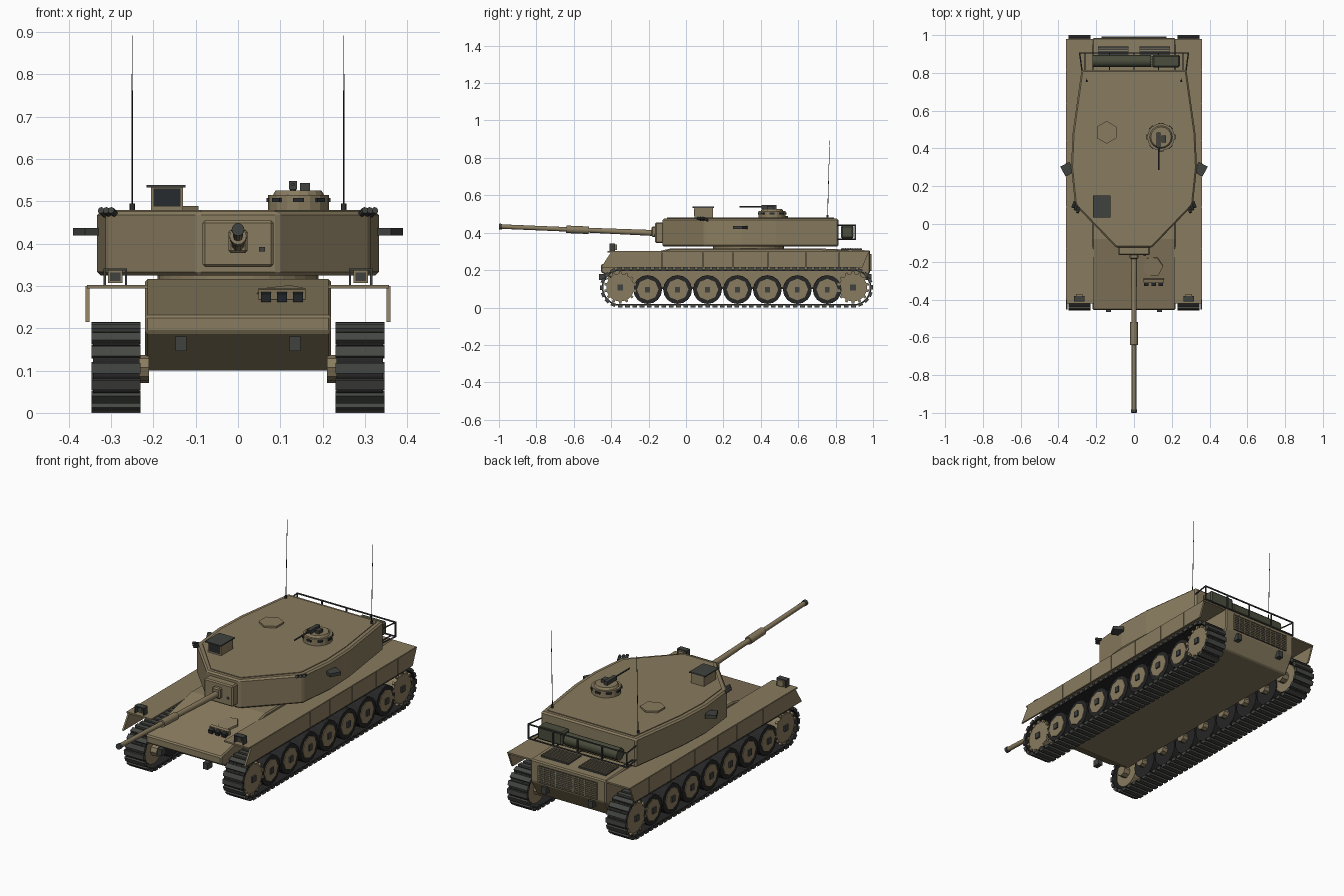
import bpy, bmesh, math
from mathutils import Matrix, Vector

if "Cube" in bpy.data.objects:
    bpy.data.objects.remove(bpy.data.objects["Cube"])


def material(name, rgb, rough=0.8):
    m = bpy.data.materials.new(name)
    m.use_nodes = True
    m.diffuse_color = (*rgb, 1)
    node = m.node_tree.nodes["Principled BSDF"]
    node.inputs["Base Color"].default_value = (*rgb, 1)
    node.inputs["Roughness"].default_value = rough
    return m


TAN = material("desert_tan", (0.25, 0.2, 0.115))
TRACK = material("track_steel", (0.06, 0.064, 0.057))
RUBBER = material("black_rubber", (0.018, 0.019, 0.018))
METAL = material("dark_metal", (0.05, 0.055, 0.05))
CANVAS = material("olive_canvas", (0.068, 0.075, 0.045))
GLASS = material("dark_glass", (0.02, 0.024, 0.026))


class Part:
    """Collects simple solids into one named object."""

    def __init__(self, name):
        self.name, self.bm, self.mats = name, bmesh.new(), []

    def paint(self, verts, mat):
        if mat not in self.mats:
            self.mats.append(mat)
        for f in {f for v in verts for f in v.link_faces}:
            f.material_index = self.mats.index(mat)

    def box(self, centre, size, mat=TAN, turn=Matrix()):
        m = Matrix.Translation(centre) @ turn @ Matrix.Diagonal((*size, 1))
        self.paint(bmesh.ops.create_cube(self.bm, size=1, matrix=m)["verts"], mat)
        return self

    def rod(self, a, b, r, mat=TAN, r2=None, sides=8):
        a, b = Vector(a), Vector(b)
        m = Matrix.Translation((a + b) / 2) @ (b - a).to_track_quat("Z", "Y").to_matrix().to_4x4()
        got = bmesh.ops.create_cone(self.bm, cap_ends=True, segments=sides, radius1=r,
                                    radius2=r if r2 is None else r2, depth=(b - a).length, matrix=m)
        self.paint(got["verts"], mat)
        return self

    def prism(self, pts, lo, hi, axis="z", mat=TAN):
        place = (lambda p, t: (t, *p)) if axis == "x" else (lambda p, t: (*p, t))
        ends = [[self.bm.verts.new(place(p, t)) for p in pts] for t in (lo, hi)]
        for e in ends:
            self.bm.faces.new(e)
        for i in range(len(pts)):
            self.bm.faces.new((ends[0][i - 1], ends[0][i], ends[1][i], ends[1][i - 1]))
        self.paint(ends[0] + ends[1], mat)
        return self

    def done(self, bevel=0, smooth=False):
        bmesh.ops.recalc_face_normals(self.bm, faces=self.bm.faces)
        mesh = bpy.data.meshes.new(self.name)
        self.bm.to_mesh(mesh)
        self.bm.free()
        for m in self.mats:
            mesh.materials.append(m)
        ob = bpy.data.objects.new(self.name, mesh)
        bpy.context.collection.objects.link(ob)
        if bevel:
            mod = ob.modifiers.new("edge_bevel", "BEVEL")
            mod.width, mod.segments = bevel, 1
        if smooth:
            bpy.ops.object.select_all(action="DESELECT")
            ob.select_set(True)
            bpy.context.view_layer.objects.active = ob
            bpy.ops.object.shade_smooth_by_angle(angle=math.radians(40))
        return ob


# Hull
Part("hull").prism([(-0.3, 0.1), (-0.455, 0.19), (-0.455, 0.23), (-0.08, 0.316), (0.7, 0.316),
                    (0.985, 0.305), (0.985, 0.19), (0.93, 0.1)], -0.22, 0.22, "x").done(0.006)
Part("turret_ring").rod((0, 0.335, 0.31), (0, 0.335, 0.33), 0.19, sides=32).done()

# Rear grille, deck grilles, tow hooks
grille = Part("rear_grille").box((0, 0.986, 0.24), (0.34, 0.006, 0.09), METAL)
for i in range(9):
    grille.box((0, 0.989, 0.2 + i * 0.01), (0.34, 0.006, 0.004))
for i in range(11):
    grille.box((-0.17 + i * 0.034, 0.989, 0.24), (0.004, 0.006, 0.09))
grille.done()
deck = Part("deck_grilles")
hooks = Part("tow_hooks")
for s in (1, -1):
    deck.box((s * 0.11, 0.885, 0.311), (0.16, 0.11, 0.008), METAL)
    for i in range(8):
        deck.box((s * 0.11, 0.84 + i * 0.013, 0.315), (0.16, 0.004, 0.005))
    hooks.box((s * 0.135, -0.445, 0.163), (0.026, 0.04, 0.034), METAL)
    hooks.box((s * 0.135, 0.978, 0.163), (0.026, 0.03, 0.034), METAL)
deck.done()
hooks.done()

# Driver hatch and periscopes
slope = Matrix.Rotation(math.atan2(0.086, 0.375), 4, "X")
driver = Part("driver_hatch")
driver.rod((0.1, -0.225, 0.28), (0.099, -0.227, 0.29), 0.055, sides=6)
for x in (0.066, 0.104, 0.142):
    driver.box((x, -0.315, 0.274), (0.024, 0.02, 0.02), GLASS, slope)
driver.box((0.104, -0.298, 0.282), (0.11, 0.016, 0.024), TAN, slope)
driver.done()

# Running gear, fenders and skirts for each side
Y0, Y1, ZC, XC = -0.352, 0.893, 0.107, 0.288
SEAMS = [-0.455, -0.13, 0.09, 0.25, 0.44, 0.64, 0.82, 0.98]


def loop_point(d, r):
    """Point and angle at fraction d around the track, r out from its axis."""
    run, arc = Y1 - Y0, math.pi * 0.1
    d *= 2 * (run + arc)
    if d < run:
        return Y0 + d, ZC - r, 0
    if d < run + arc:
        a = (d - run) / 0.1
        return Y1 + r * math.sin(a), ZC - r * math.cos(a), a
    if d < 2 * run + arc:
        return Y1 - (d - run - arc), ZC + r, math.pi
    a = (d - 2 * run - arc) / 0.1
    return Y0 - r * math.sin(a), ZC + r * math.cos(a), math.pi + a


for s, side in ((1, "left"), (-1, "right")):
    track = Part(side + "_track")
    links = 80
    for i in range(links):
        y, z, a = loop_point(i / links, 0.093)
        turn = Matrix.Rotation(a, 4, "X")
        track.box((s * XC, y, z), (0.11, 0.04, 0.008), RUBBER, turn)
        y, z, a = loop_point(i / links, 0.099)
        track.box((s * XC, y, z), (0.116, 0.025, 0.016), TRACK, turn)
    track.done()

    wheels = Part(side + "_road_wheels")
    for i in range(7):
        y, z = -0.205 + i * 0.16, 0.096
        wheels.rod((s * 0.21, y, z), (s * 0.26, y, z), 0.025)
        wheels.rod((s * 0.24, y, z), (s * 0.335, y, z), 0.077, RUBBER, sides=16)
        wheels.rod((s * 0.3, y, z), (s * 0.339, y, z), 0.058, sides=8)
        wheels.box((s * 0.34, y, z), (0.012, 0.026, 0.03), METAL)
    wheels.done()

    drive = Part(side + "_end_wheels")
    for y in (Y0, Y1):
        drive.rod((s * 0.21, y, ZC), (s * 0.26, y, ZC), 0.03)
        drive.rod((s * 0.245, y, ZC), (s * 0.335, y, ZC), 0.076, sides=14)
        drive.box((s * 0.337, y, ZC), (0.012, 0.03, 0.03), METAL)
        for k in range(14):
            t = Matrix.Rotation(k * math.tau / 14, 4, "X")
            drive.box(Vector((s * 0.33, y, ZC)) + t @ Vector((0, 0, 0.078)), (0.014, 0.014, 0.016), TAN, t)
    drive.done()

    Part(side + "_fender").box((s * 0.285, 0.28, 0.298), (0.145, 1.4, 0.008)).done()
    skirt = Part(side + "_skirt")
    for a, b in zip(SEAMS, SEAMS[1:]):
        a, b = a + 0.0015, b - 0.0015
        top0 = a + 0.055 if a < -0.4 else a
        low1 = b - 0.035 if b > 0.9 else b
        skirt.prism([(a, 0.215), (low1, 0.215), (b, 0.3), (top0, 0.3)], s * 0.351, s * 0.36, "x")
    skirt.done()

    # Headlight with wire guard
    lamp = Part(side + "_headlight").box((s * 0.29, -0.385, 0.322), (0.034, 0.03, 0.03))
    lamp.box((s * 0.29, -0.401, 0.322), (0.024, 0.004, 0.02), METAL)
    for x in (0.265, 0.315):
        lamp.box((s * x, -0.395, 0.32), (0.005, 0.03, 0.038), METAL)
    lamp.box((s * 0.29, -0.395, 0.339), (0.055, 0.03, 0.005), METAL).done()

    # Turret side fittings
    Part(side + "_side_sight").box((s * 0.352, 0.29, 0.428), (0.055, 0.06, 0.018), METAL,
                                   Matrix.Rotation(s * -0.5, 4, "Z")).done()
    smoke = Part(side + "_smoke_launchers")
    for k in range(3):
        y = 0.09 + k * 0.014
        smoke.rod((s * (0.288 + k * 0.012), y, 0.468), (s * (0.3 + k * 0.012), y - 0.03, 0.479), 0.008, METAL)
    smoke.done()
    Part(side + "_antenna").rod((s * 0.25, 0.757, 0.475), (s * 0.25, 0.757, 0.495), 0.006, METAL).rod(
        (s * 0.25, 0.757, 0.49), (s * 0.25, 0.768, 0.892), 0.0018, RUBBER, 0.0012, 6).done()

# Turret shell with raised roof
half = [(0.095, -0.125), (0.312, 0.1), (0.333, 0.3), (0.325, 0.48), (0.278, 0.815)]
outline = half + [(-x, y) for x, y in reversed(half)]
Part("turret").prism(outline, 0.325, 0.476).done(0.008)
Part("turret_roof").prism([(x * 0.92, 0.35 + (y - 0.35) * 0.95) for x, y in outline], 0.47, 0.48).done()

# Gun, mantlet and coaxial port
Part("mantlet").box((0, -0.14, 0.4), (0.168, 0.05, 0.11)).done(0.006)
Part("coaxial_port").box((0.057, -0.166, 0.387), (0.014, 0.006, 0.01), METAL).done()
Part("gun_collar").box((0, -0.17, 0.405), (0.045, 0.03, 0.055)).done(0.006)


def bore(y):
    return (0, y, 0.398 - (y + 0.16) * 0.042)


barrel = Part("gun_barrel").rod(bore(-0.15), bore(-0.53), 0.016, r2=0.013, sides=16)
barrel.rod(bore(-0.52), bore(-0.64), 0.02, sides=16)
barrel.rod(bore(-0.63), bore(-0.985), 0.012, sides=16)
barrel.rod(bore(-0.983), bore(-0.999), 0.015, METAL, sides=16).done(smooth=True)

# Gunner sight
sight = Part("gunner_sight").box((-0.168, 0.095, 0.506), (0.076, 0.1, 0.056))
sight.box((-0.168, 0.044, 0.509), (0.064, 0.004, 0.042), GLASS)
sight.box((-0.17, 0.092, 0.536), (0.092, 0.116, 0.006), METAL).done()

# Roof hatch and commander cupola
Part("loader_hatch").rod((-0.145, 0.485, 0.478), (-0.145, 0.485, 0.489), 0.06, sides=6).done()
C = Vector((0.143, 0.46, 0))
cupola = Part("commander_cupola").rod(C + Vector((0, 0, 0.478)), C + Vector((0, 0, 0.515)), 0.072, sides=16)
cupola.rod(C + Vector((0, 0, 0.513)), C + Vector((0, 0, 0.526)), 0.062, r2=0.054, sides=16)
for k in range(8):
    t = Matrix.Rotation(k * math.tau / 8, 4, "Z")
    cupola.box(C + t @ Vector((0, -0.069, 0.503)), (0.026, 0.014, 0.01), GLASS, t)
cupola.done()
mg = Part("machine_gun").box((0.13, 0.445, 0.538), (0.02, 0.08, 0.02), METAL)
mg.box((0.158, 0.45, 0.534), (0.024, 0.035, 0.018), METAL)
mg.rod((0.13, 0.41, 0.54), (0.13, 0.285, 0.54), 0.004, METAL)
mg.rod((0.13, 0.44, 0.52), (0.13, 0.44, 0.535), 0.007, METAL).done()

# Rear stowage rack and load
rack = Part("stowage_rack")
for z in (0.365, 0.44):
    rack.box((0, 0.905, z), (0.58, 0.006, 0.006), METAL)
    for s in (1, -1):
        rack.rod((s * 0.275, 0.81, z), (s * 0.288, 0.905, z), 0.0035, METAL)
for i in range(5):
    rack.box((-0.287 + i * 0.1435, 0.905, 0.402), (0.006, 0.006, 0.08), METAL)
    rack.box((-0.26 + i * 0.13, 0.858, 0.363), (0.005, 0.095, 0.005), METAL)
rack.done()
Part("rolled_tarp").rod((-0.22, 0.862, 0.4), (0.09, 0.862, 0.4), 0.032, CANVAS, sides=12).done(smooth=True)
Part("stowage_bag").box((0.17, 0.862, 0.404), (0.145, 0.068, 0.07), CANVAS).done(0.008)
